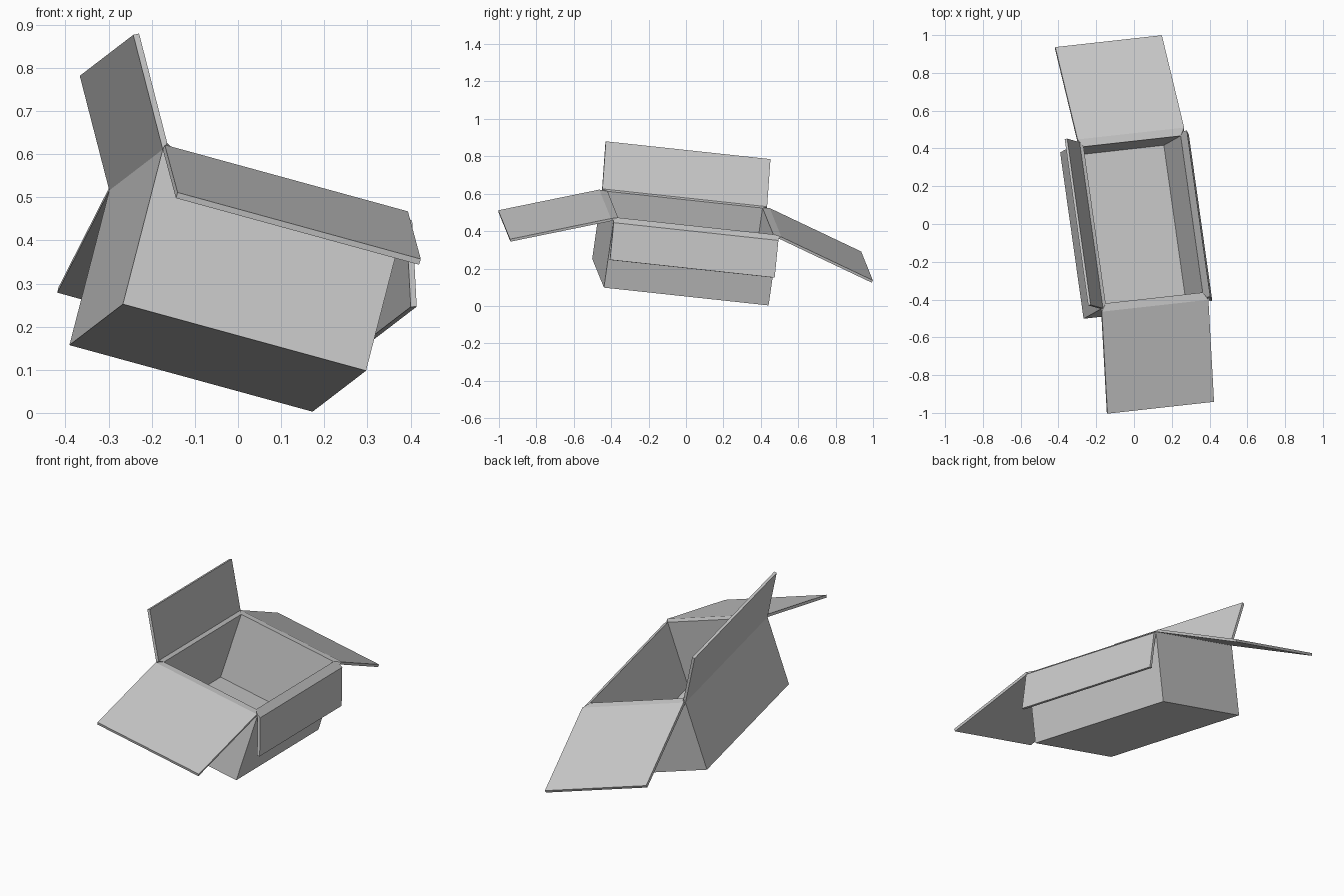
import bpy, math
from mathutils import Matrix, Vector

if "Cube" in bpy.data.objects:
    bpy.data.objects.remove(bpy.data.objects["Cube"])

HX, HY, H = 0.294, 0.447, 0.374      # half width, half length, height of the box
WALL, FLAP, LIP = 0.026, 0.014, 0.012

# Tilted frame of the whole box
Y = Vector((-0.124, 0.88, -0.095)).normalized()
Z = Y.cross(Vector((-0.564, -0.06, 0.154))).normalized()
X = Y.cross(Z)
frame = Matrix((X, Y, Z)).transposed().to_4x4()
frame.translation = (-0.047, -0.03, 0.1275)


def make(name, verts, faces):
    mesh = bpy.data.meshes.new(name)
    mesh.from_pydata(verts, [], faces)
    mesh.transform(frame)
    mesh.validate()
    obj = bpy.data.objects.new(name, mesh)
    bpy.context.collection.objects.link(obj)
    return obj


def ring(inset, z):
    x, y = HX - inset, HY - inset
    return [(-x, -y, z), (x, -y, z), (x, y, z), (-x, y, z)]


# Box body: outer shell, rim, and inner cavity as stacked rings
verts = ring(0, 0) + ring(0, H) + ring(WALL, H + LIP) + ring(WALL, WALL)
faces = [(3, 2, 1, 0), (12, 13, 14, 15)]
for r in range(3):
    for i in range(4):
        j = (i + 1) % 4
        faces.append((r * 4 + i, r * 4 + j, r * 4 + 4 + j, r * 4 + 4 + i))
make("box_body", verts, faces)


# Flap: a hinged panel whose profile is swept along one top edge
def flap(name, out, half_depth, half_edge, angle, length):
    out = Vector(out)
    up = Vector((0, 0, 1))
    edge = up.cross(out)
    a = math.radians(angle)
    d = out * math.cos(a) + up * math.sin(a)
    n = up * math.cos(a) - out * math.sin(a)
    p = out * half_depth + up * H
    profile = [p, p + d * length, p + d * length + n * FLAP,
               p + d * 0.012 + n * FLAP, p - out * WALL + up * LIP]
    ends = [half_edge] * 4 + [half_edge - WALL]
    verts = [q - edge * e for q, e in zip(profile, ends)]
    verts += [q + edge * e for q, e in zip(profile, ends)]
    faces = [(4, 3, 0), (3, 2, 1, 0), (5, 8, 9), (5, 6, 7, 8)]
    faces += [(i, i + 1, i + 6, i + 5) for i in range(4)]
    make(name, verts, faces)


flap("back_flap", (0, 1, 0), HY, HX, -19.4, 0.566)
flap("front_flap", (0, -1, 0), HY, HX, -18.3, 0.564)
flap("left_flap", (-1, 0, 0), HX, HY, 61, 0.275)
flap("right_flap", (1, 0, 0), HX, HY, -72.5, 0.212)
